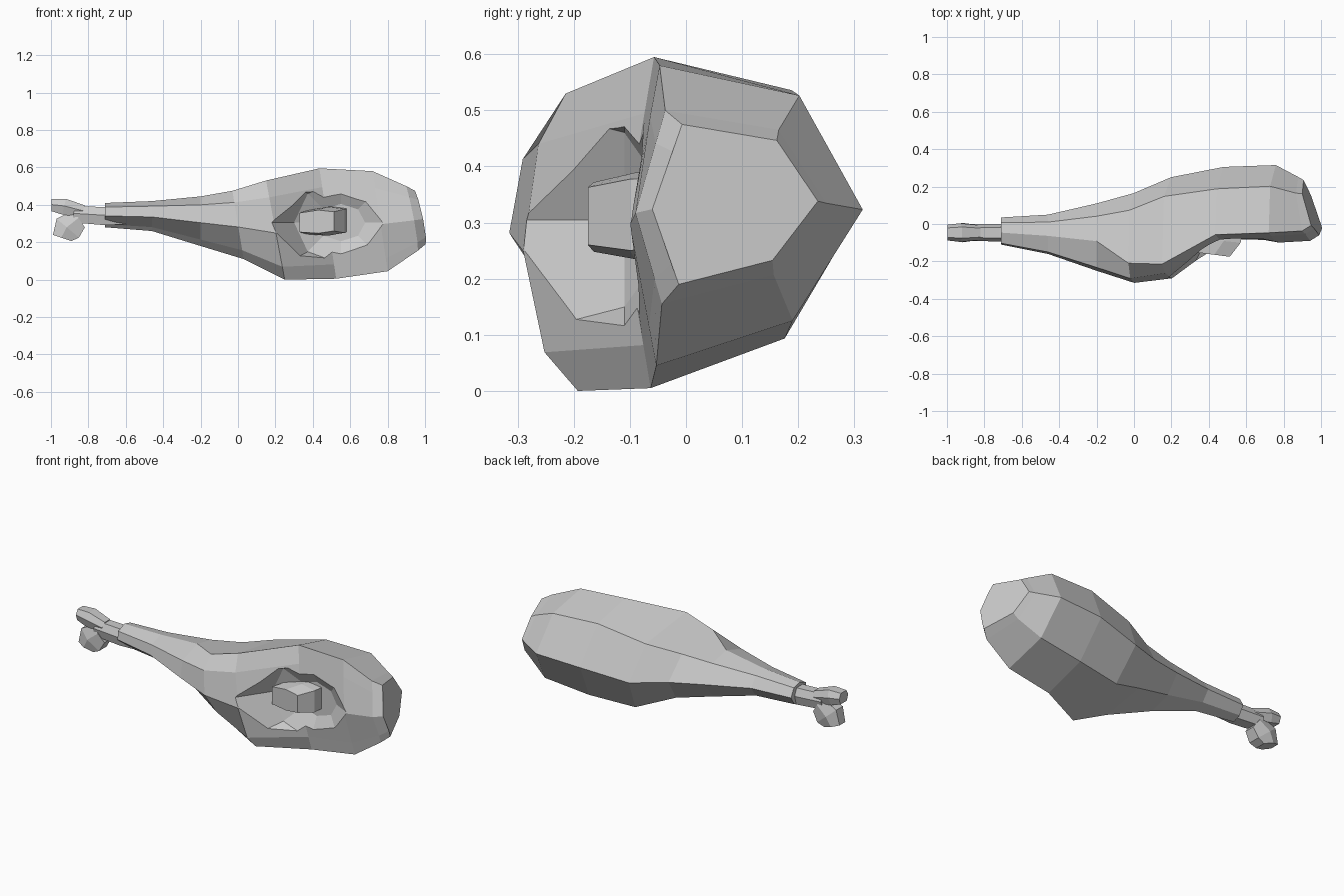
import bpy, bmesh, math
from mathutils import Vector

if "Cube" in bpy.data.objects:
    bpy.data.objects.remove(bpy.data.objects["Cube"])


def loft(name, rings):
    """Skin a list of equal-length point rings and cap both ends."""
    bm = bmesh.new()
    loops = [[bm.verts.new(p) for p in ring] for ring in rings]
    n = len(loops[0])
    for a, b in zip(loops, loops[1:]):
        for i in range(n):
            j = (i + 1) % n
            bm.faces.new((a[i], a[j], b[j], b[i]))
    bm.faces.new(loops[0])
    bm.faces.new(loops[-1])
    bmesh.ops.recalc_face_normals(bm, faces=bm.faces)
    mesh = bpy.data.meshes.new(name)
    bm.to_mesh(mesh)
    bm.free()
    obj = bpy.data.objects.new(name, mesh)
    bpy.context.collection.objects.link(obj)
    return obj


# Meat cross-section as fractions of (front-to-back, bottom-to-top)
SECTION = [(.14, 1), (.81, .90), (1, .52), (.79, .15), (.18, 0),
           (.07, .13), (0, .47), (.05, .83)]
# x, front y, back y, bottom z, top z, lean by height, lean by depth,
# bite plane y, tuck of the lower front edge and of the top ridge
STATIONS = [
    (-.71, -.11, .035, .28, .41, 0, 0, -1, .3, .3),
    (-.46, -.16, .05, .26, .42, 0, 0, -1, .32, .32),
    (-.20, -.25, .11, .18, .445, 0, 0, -1, .25, .3),
    (0, -.315, .165, .11, .475, .06, 0, -1, .1, .08),
    (.20, -.29, .25, .0, .53, .10, 0, -1, 0, 0),
    (.48, -.31, .305, .005, .595, .09, 0, -.11, 0, 0),
    (.76, -.28, .315, .045, .58, .08, 0, -.10, 0, 0),
    (.91, -.2, .251, .155, .50, .065, .06, -.09, 0, 0),
    (.948, -.15, .235, .19, .475, .06, .08, -.06, 0, 0),
]


def meat_ring(x, yf, yb, zb, zt, lean_z, lean_y, bite, tuck_low, tuck_top):
    ring = []
    for fy, fz in SECTION:
        depth = fy
        if fy < .3:
            depth += tuck_low if fz < .14 else tuck_top if fz == 1 else 0
        ring.append((x + lean_z * (.5 - fz) - lean_y * (fy - .5),
                     max(yf + (yb - yf) * depth, bite + .1 * abs(fz - .47)),
                     zb + (zt - zb) * fz))
    return ring


meat = loft("meat", [meat_ring(*s) for s in STATIONS])


# Shallow hollow of the bite, cut with a tapered octagonal plug
def bite_ring(y, rx, rz):
    return [(.55 + rx * math.cos(i * math.pi / 4), y,
             .305 + rz * math.sin(i * math.pi / 4)) for i in range(8)]


cutter = loft("bite_cutter", [bite_ring(-.33, .40, .30), bite_ring(-.11, .25, .22),
                              bite_ring(-.05, .13, .10)])
mod = meat.modifiers.new("bite", 'BOOLEAN')
mod.operation = 'DIFFERENCE'
mod.solver = 'EXACT'
mod.object = cutter
bpy.context.view_layer.objects.active = meat
meat.select_set(True)
bpy.ops.object.modifier_apply(modifier=mod.name)
bpy.data.objects.remove(cutter)


# Bone pieces: six-sided tubes running in the xz plane
def bone_ring(x, z, half_height, half_depth, angle):
    up = Vector((-math.sin(angle), 0, math.cos(angle)))
    return [Vector((x, -.046, z)) + up * (half_height * u) + Vector((0, half_depth * v, 0))
            for u, v in [(1, .6), (.1, 1), (-1, .7), (-1, -.7), (.1, -1), (1, -.6)]]


loft("bone_shaft", [bone_ring(-.60, .34, .045, .045, 0),
                    bone_ring(-.72, .34, .048, .047, 0),
                    bone_ring(-.88, .35, .045, .045, -.2)])
loft("upper_knuckle", [bone_ring(-.83, .365, .034, .04, -.3),
                       bone_ring(-.93, .39, .043, .05, -.25),
                       bone_ring(-.997, .398, .032, .042, 0)])
loft("lower_knuckle", [bone_ring(-.85, .325, .055, .043, .6),
                       bone_ring(-.91, .275, .078, .052, .87),
                       bone_ring(-.94, .223, .052, .045, 1.25)])


# Bone stub poking out of the bite
def stub_ring(x, y, z, rx, rz, slant):
    return [(x + rx * u, y - slant * u, z + rz * v)
            for u, v in [(-1, .75), (.1, 1), (1, .85), (1, -.8), (.1, -1), (-1, -.9)]]


loft("bone_stub", [stub_ring(.51, .03, .32, .085, .075, 0),
                   stub_ring(.47, -.09, .312, .1, .077, .01),
                   stub_ring(.42, -.163, .31, .092, .062, .012)])
